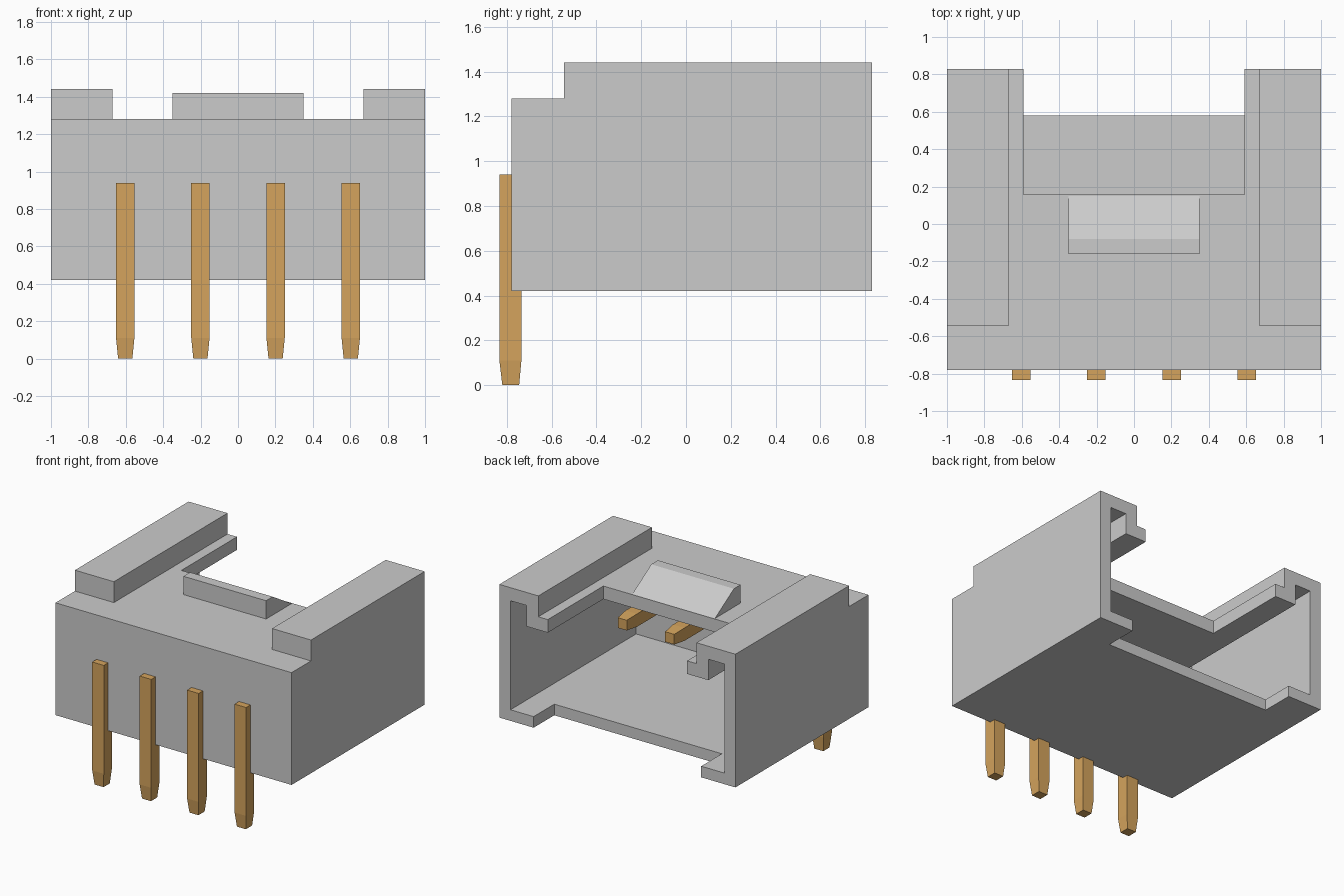
import bpy, bmesh
from mathutils import Vector

if "Cube" in bpy.data.objects:
    bpy.data.objects.remove(bpy.data.objects["Cube"])


def make_object(name, bm):
    bmesh.ops.recalc_face_normals(bm, faces=bm.faces)
    mesh = bpy.data.meshes.new(name)
    bm.to_mesh(mesh)
    bm.free()
    obj = bpy.data.objects.new(name, mesh)
    bpy.context.collection.objects.link(obj)
    return obj


def side_extrusion(name, profile, half_width):
    """Extrude a (y, z) profile symmetrically along x."""
    bm = bmesh.new()
    face = bm.faces.new([bm.verts.new((-half_width, y, z)) for y, z in profile])
    new = bmesh.ops.extrude_face_region(bm, geom=[face])["geom"]
    bmesh.ops.translate(bm, vec=(2 * half_width, 0, 0),
                        verts=[v for v in new if isinstance(v, bmesh.types.BMVert)])
    return make_object(name, bm)


def box(name, lo, hi):
    bm = bmesh.new()
    bmesh.ops.create_cube(bm, size=1)
    lo, hi = Vector(lo), Vector(hi)
    for v in bm.verts:
        v.co = (lo + hi) / 2 + v.co * (hi - lo)
    return make_object(name, bm)


def cut(obj, lo, hi):
    cutter = box("cutter", lo, hi)
    cutter.hide_render = True
    mod = obj.modifiers.new("cut", "BOOLEAN")
    mod.operation, mod.solver, mod.object = "DIFFERENCE", "EXACT", cutter
    bpy.context.view_layer.objects.active = obj
    bpy.ops.object.modifier_apply(modifier=mod.name)
    bpy.data.objects.remove(cutter)


# Housing: stepped side profile, then hollowed and notched
housing = side_extrusion("housing", [(-.78, .42), (.83, .42), (.83, 1.44),
                                     (-.545, 1.44), (-.545, 1.28), (-.78, 1.28)], 1)
cut(housing, (-.67, -1, 1.28), (.67, 1, 2))         # channel between the rails
cut(housing, (-.906, -.69, .505), (.906, 1, 1.18))  # main cavity
for lo, hi in ((-.906, -.77), (.77, .906)):         # grooves under the rails
    cut(housing, (lo, -.45, 1.0), (hi, 1, 1.34))
cut(housing, (-.59, .157, 1.0), (.59, 1, 2))        # top opening
cut(housing, (-.71, .58, 0), (.71, 1, .7))          # floor notch

# Latch ramp on the top
side_extrusion("latch_ramp", [(-.16, 1.27), (.15, 1.27), (.15, 1.28),
                              (-.08, 1.42), (-.16, 1.42)], .35)

# Bent contact pins: square section swept round a right angle, tapered tips
brass = bpy.data.materials.new("brass")
brass.diffuse_color = (.66, .37, .11, 1)
brass.use_nodes = True
brass.node_tree.nodes["Principled BSDF"].inputs["Base Color"].default_value = brass.diffuse_color


def contact_pin(name, x):
    # each ring: outer (y, z), inner (y, z), half width
    rings = [((-.82, 0), (-.745, 0), .038),
             ((-.833, .11), (-.735, .11), .049),
             ((-.833, .94), (-.735, .842), .049),
             ((-.2, .94), (-.2, .842), .049),
             ((-.09, .93), (-.09, .852), .038)]
    bm = bmesh.new()
    loops = [[bm.verts.new((x + s * w, *p)) for p, s in ((o, -1), (o, 1), (i, 1), (i, -1))]
             for o, i, w in rings]
    for a, b in zip(loops, loops[1:]):
        for k in range(4):
            n = (k + 1) % 4
            bm.faces.new((a[k], a[n], b[n], b[k]))
    bm.faces.new(loops[0])
    bm.faces.new(loops[-1])
    make_object(name, bm).data.materials.append(brass)


for k in range(4):
    contact_pin(f"contact_pin_{k + 1}", -.603 + .402 * k)
